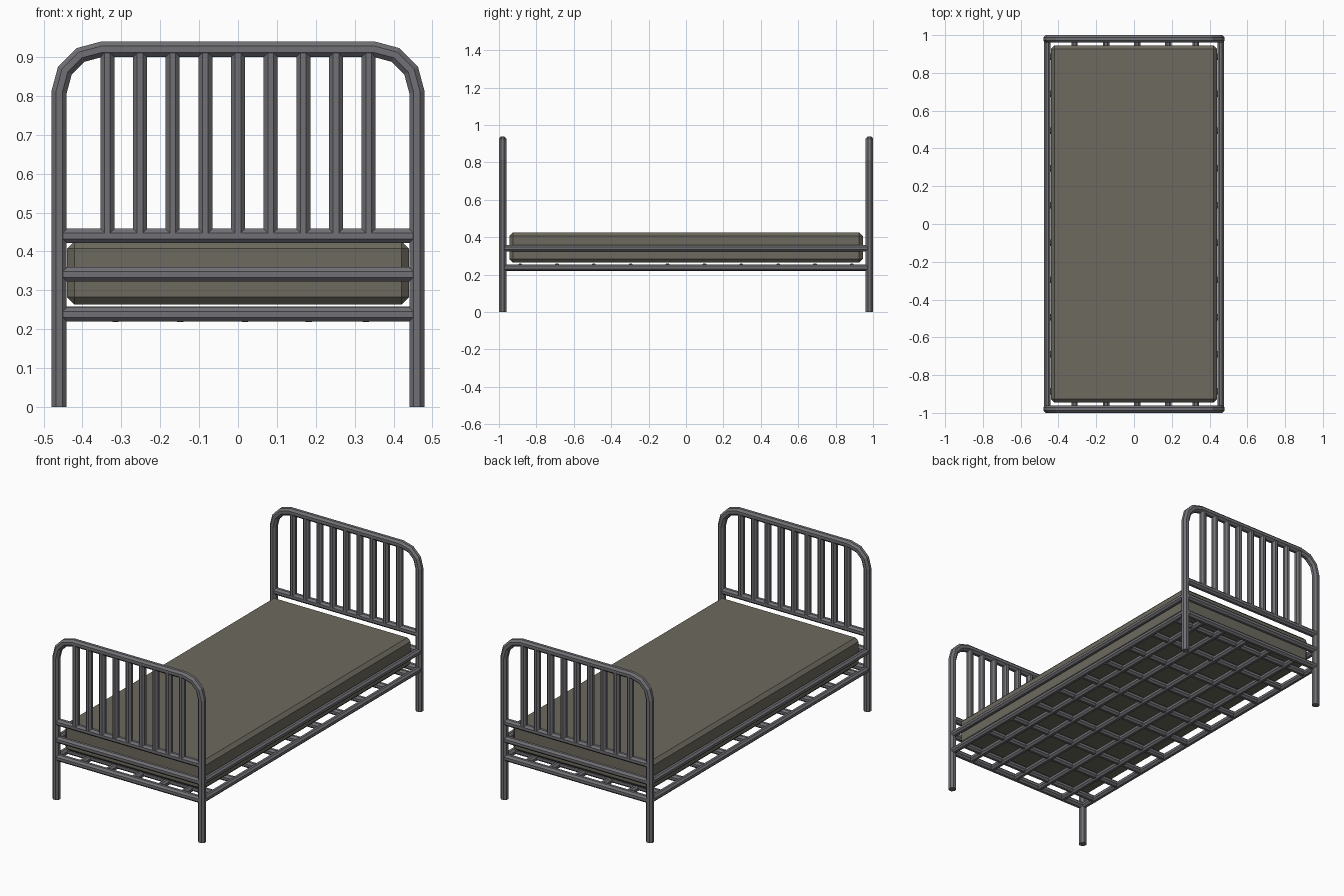
import bpy, bmesh, math
from mathutils import Vector

if "Cube" in bpy.data.objects:
    bpy.data.objects.remove(bpy.data.objects["Cube"])


def material(name, rgb):
    m = bpy.data.materials.new(name)
    m.diffuse_color = (*rgb, 1)
    m.use_nodes = True
    m.node_tree.nodes["Principled BSDF"].inputs["Base Color"].default_value = m.diffuse_color
    return m


METAL = material("grey metal", (0.165, 0.165, 0.18))
CLOTH = material("olive cloth", (0.15, 0.143, 0.112))
SIDES = 8


def finish(bm, name, mat):
    bmesh.ops.recalc_face_normals(bm, faces=bm.faces)
    mesh = bpy.data.meshes.new(name)
    bm.to_mesh(mesh)
    bm.free()
    mesh.materials.append(mat)
    ob = bpy.data.objects.new(name, mesh)
    bpy.context.collection.objects.link(ob)
    return ob


def tube(name, path, normal, r):
    """Sweep a faceted round section along a planar path."""
    pts = [Vector(p) for p in path]
    n = Vector(normal)
    bm = bmesh.new()
    rings = []
    for i, p in enumerate(pts):
        a = (p - pts[i - 1]).normalized() if i > 0 else None
        b = (pts[i + 1] - p).normalized() if i < len(pts) - 1 else None
        t = ((a or b) + (b or a)).normalized()
        side = t.cross(n) / t.dot(a or b)
        ring = []
        for k in range(SIDES):
            ang = math.tau * (k + 0.5) / SIDES
            ring.append(bm.verts.new(p + r * (math.cos(ang) * n + math.sin(ang) * side)))
        rings.append(ring)
    for r0, r1 in zip(rings, rings[1:]):
        for k in range(SIDES):
            j = (k + 1) % SIDES
            bm.faces.new((r0[k], r0[j], r1[j], r1[k]))
    bm.faces.new(rings[0])
    bm.faces.new(rings[-1])
    return finish(bm, name, METAL)


# Headboard and footboard: bent frame, three rails and nine bars
for end, y in (("footboard", -0.98), ("headboard", 0.98)):
    right = [(0.46, y, 0)]
    for i in range(4):
        a = math.radians(30 * i)
        right.append((0.35 + 0.11 * math.cos(a), y, 0.81 + 0.11 * math.sin(a)))
    left = [(-p[0], p[1], p[2]) for p in reversed(right)]
    tube(end + "_frame", right + left, (0, 1, 0), 0.0212)
    for z in (0.44, 0.341, 0.238):
        tube(end + "_rail", [(-0.455, y, z), (0.455, y, z)], (0, 1, 0), 0.0198)
    for i in range(9):
        x = (i - 4) * 0.084
        tube(end + "_bar", [(x, y, 0.44), (x, y, 0.92)], (0, 1, 0), 0.0195)

# Side rails
for x in (-0.46, 0.46):
    for z in (0.341, 0.238):
        tube("side_rail", [(x, -0.975, z), (x, 0.975, z)], (1, 0, 0), 0.0185)

# Bed base grid
for x in (-0.315, -0.148, 0.018, 0.182, 0.328):
    tube("long_slat", [(x, -0.975, 0.235), (x, 0.975, 0.235)], (1, 0, 0), 0.0185)
for i in range(10):
    y = (i - 4.5) * 0.197
    tube("cross_slat", [(-0.455, y, 0.241), (0.455, y, 0.241)], (0, 1, 0), 0.0185)

# Mattress with chamfered edges
bm = bmesh.new()
bmesh.ops.create_cube(bm, size=1)
bmesh.ops.scale(bm, vec=(0.88, 1.89, 0.162), verts=bm.verts)
bmesh.ops.translate(bm, vec=(0, 0, 0.345), verts=bm.verts)
bmesh.ops.bevel(bm, geom=bm.edges[:], offset=0.019, offset_type='OFFSET',
                segments=1, affect='EDGES', profile=0.5)
finish(bm, "mattress", CLOTH)
